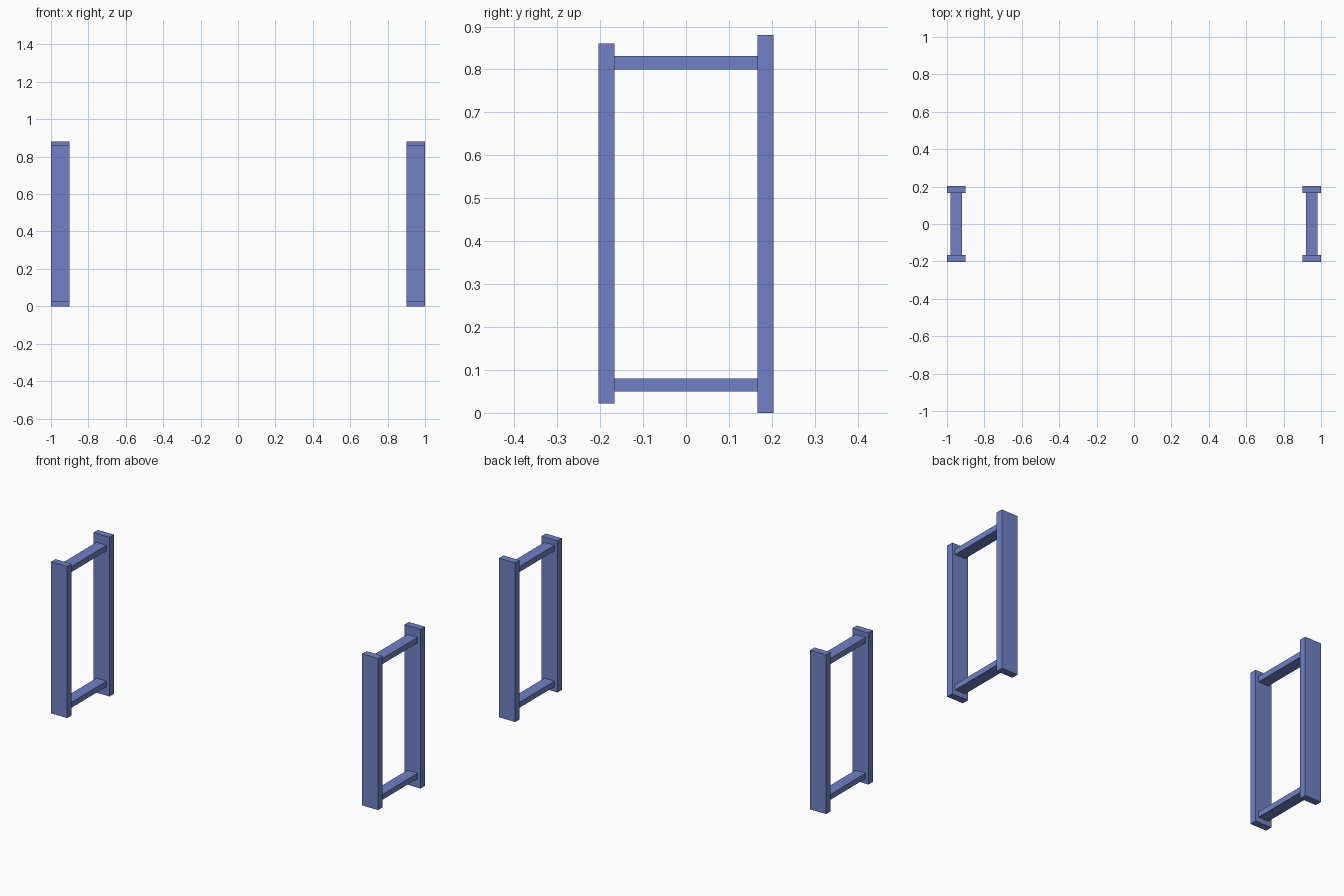
import bpy

if "Cube" in bpy.data.objects:
    bpy.data.objects.remove(bpy.data.objects["Cube"])

# blue paint shared by every part
blue = bpy.data.materials.new("blue_paint")
blue.diffuse_color = (0.16, 0.22, 0.56, 1)
blue.use_nodes = True
blue.node_tree.nodes["Principled BSDF"].inputs["Base Color"].default_value = blue.diffuse_color


def box(name, x, y, z):
    """Axis-aligned box from (min, max) ranges."""
    bpy.ops.mesh.primitive_cube_add(size=1, location=[(a + b) / 2 for a, b in (x, y, z)])
    ob = bpy.context.object
    ob.name = name
    ob.scale = [b - a for a, b in (x, y, z)]
    bpy.ops.object.transform_apply(location=False, rotation=False, scale=True)
    ob.data.materials.append(blue)
    return ob


for side, s in (("left", -1), ("right", 1)):
    post_x = sorted((s * 0.902, s * 1.0))
    rail_x = sorted((s * 0.92, s * 0.982))
    # upright posts, the rear one slightly taller
    box(side + "_front_post", post_x, (-0.204, -0.166), (0.022, 0.86))
    box(side + "_rear_post", post_x, (0.166, 0.204), (0.0, 0.88))
    # rails joining the posts
    box(side + "_lower_rail", rail_x, (-0.166, 0.166), (0.05, 0.08))
    box(side + "_upper_rail", rail_x, (-0.166, 0.166), (0.8, 0.831))
